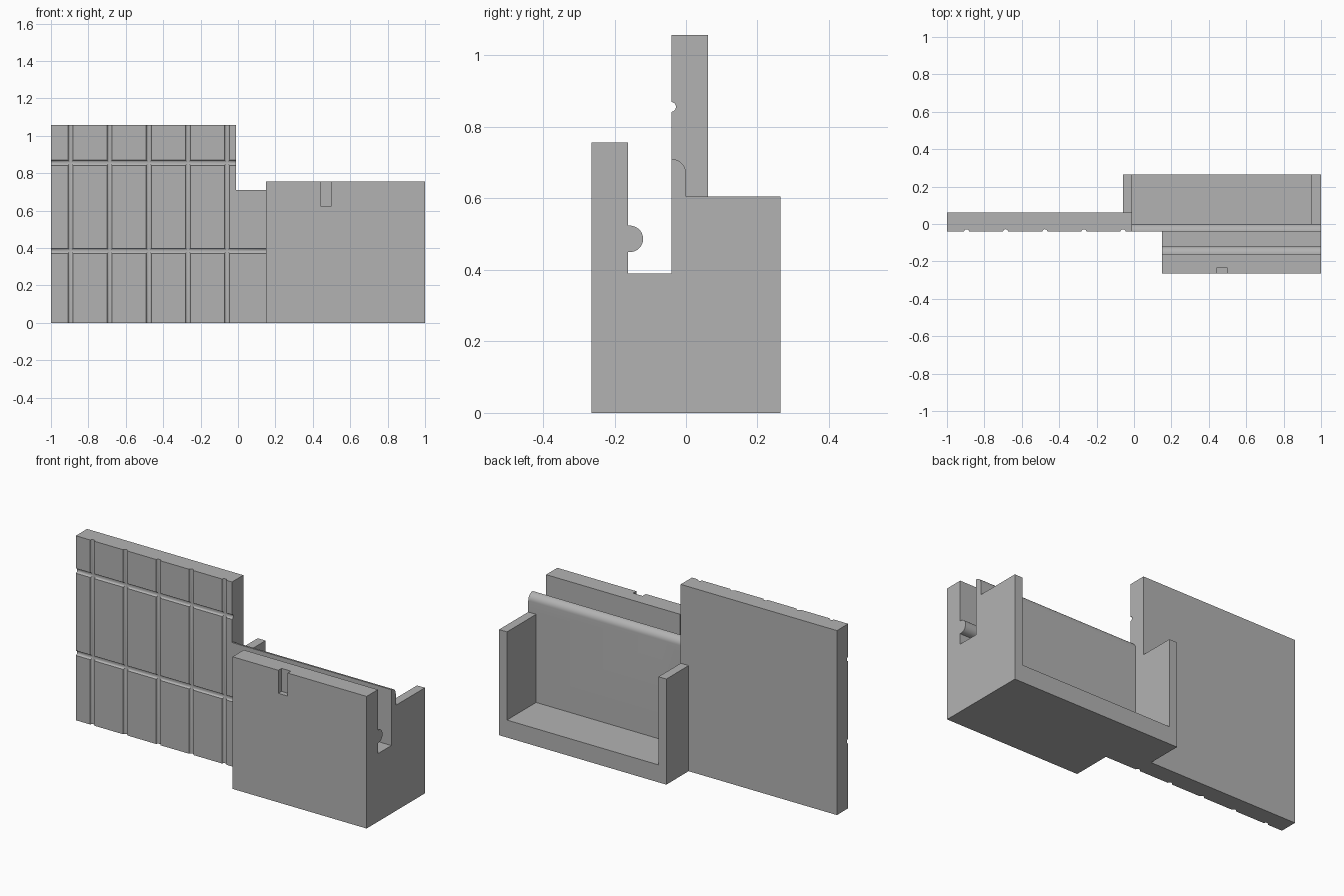
import bpy
import bmesh
from math import sin, cos, radians

cube = bpy.data.objects.get("Cube")
if cube:
    bpy.data.objects.remove(cube, do_unlink=True)

grey = bpy.data.materials.new("plain grey")
grey.use_nodes = True
grey.diffuse_color = (0.45, 0.45, 0.45, 1)
grey.node_tree.nodes["Principled BSDF"].inputs["Base Color"].default_value = grey.diffuse_color


def arc(cu, cw, r, start, end, steps):
    angles = [radians(start + (end - start) * i / steps) for i in range(steps + 1)]
    return [(cu + r * cos(a), cw + r * sin(a)) for a in angles]


def prism(name, profile, axis, lo, hi):
    """Extrude a 2D outline along x, y or z."""
    place = {"x": lambda u, w, t: (t, u, w),
             "y": lambda u, w, t: (u, t, w),
             "z": lambda u, w, t: (u, w, t)}[axis]
    bm = bmesh.new()
    near = [bm.verts.new(place(u, w, lo)) for u, w in profile]
    far = [bm.verts.new(place(u, w, hi)) for u, w in profile]
    bm.faces.new(near)
    bm.faces.new(far)
    n = len(profile)
    for i in range(n):
        j = (i + 1) % n
        bm.faces.new((near[i], near[j], far[j], far[i]))
    bmesh.ops.recalc_face_normals(bm, faces=bm.faces)
    mesh = bpy.data.meshes.new(name)
    bm.to_mesh(mesh)
    bm.free()
    mesh.materials.append(grey)
    obj = bpy.data.objects.new(name, mesh)
    bpy.context.collection.objects.link(obj)
    return obj


def rect(u0, u1, w0, w1):
    return [(u0, w0), (u1, w0), (u1, w1), (u0, w1)]


def combine(target, other, operation):
    mod = target.modifiers.new(operation.lower(), "BOOLEAN")
    mod.operation = operation
    mod.solver = "EXACT"
    mod.object = other
    other.hide_render = True
    bpy.context.view_layer.objects.active = target
    bpy.ops.object.modifier_apply(modifier=mod.name)
    bpy.data.objects.remove(other, do_unlink=True)


FRONT, WALL, PANEL_BACK, BACK = -0.264, -0.04, 0.062, 0.264
HEIGHT, SLOT = 1.057, 0.39
wall_top = arc(WALL, 0.67, 0.04, 0, 90, 10)

# Tiled panel and the short stretch of rounded wall beside it
body = prism("tiled_panel_with_holder", rect(WALL, PANEL_BACK, 0, HEIGHT), "x", -1, -0.01)
wall = prism("wall", [(WALL, 0), (0, 0)] + wall_top, "x", -0.05, 0.15)
combine(body, wall, "UNION")

# Round grooves between the tiles
for i in range(5):
    x = -0.895 + i * 0.209
    groove = prism("groove", arc(x, WALL - 0.002, 0.014, 0, 337.5, 15), "z", -0.1, 1.2)
    combine(body, groove, "DIFFERENCE")
for z in (0.385, 0.856):
    groove = prism("groove", arc(WALL - 0.002, z, 0.014, 0, 337.5, 15), "x", -1.1, 0.2)
    combine(body, groove, "DIFFERENCE")

# Slotted holder with a retaining bead inside the front wall
bead = arc(-0.157, 0.487, 0.037, -90, 90, 16)
outline = ([(FRONT, 0), (0, 0)] + wall_top + [(WALL, SLOT), (-0.162, SLOT), (-0.162, 0.45)]
           + bead + [(-0.162, 0.524), (-0.162, 0.757), (FRONT, 0.757)])
holder = prism("holder", outline, "x", 0.15, 1)
notch = prism("notch", rect(0.44, 0.5, 0.625, 0.8), "y", -0.3, -0.235)
combine(holder, notch, "DIFFERENCE")
combine(body, holder, "UNION")

# Rear tray: floor with two end walls, open at the back
tray_outline = [(-0.06, 0), (1, 0), (1, 0.605), (0.95, 0.605), (0.95, 0.1),
                (-0.01, 0.1), (-0.01, 0.605), (-0.06, 0.605)]
tray = prism("tray", tray_outline, "y", -0.02, BACK)
combine(body, tray, "UNION")

# Smooth the curved surfaces, keep the corners crisp
bpy.ops.object.select_all(action="DESELECT")
body.select_set(True)
bpy.context.view_layer.objects.active = body
bpy.ops.object.shade_smooth_by_angle(angle=radians(30))
